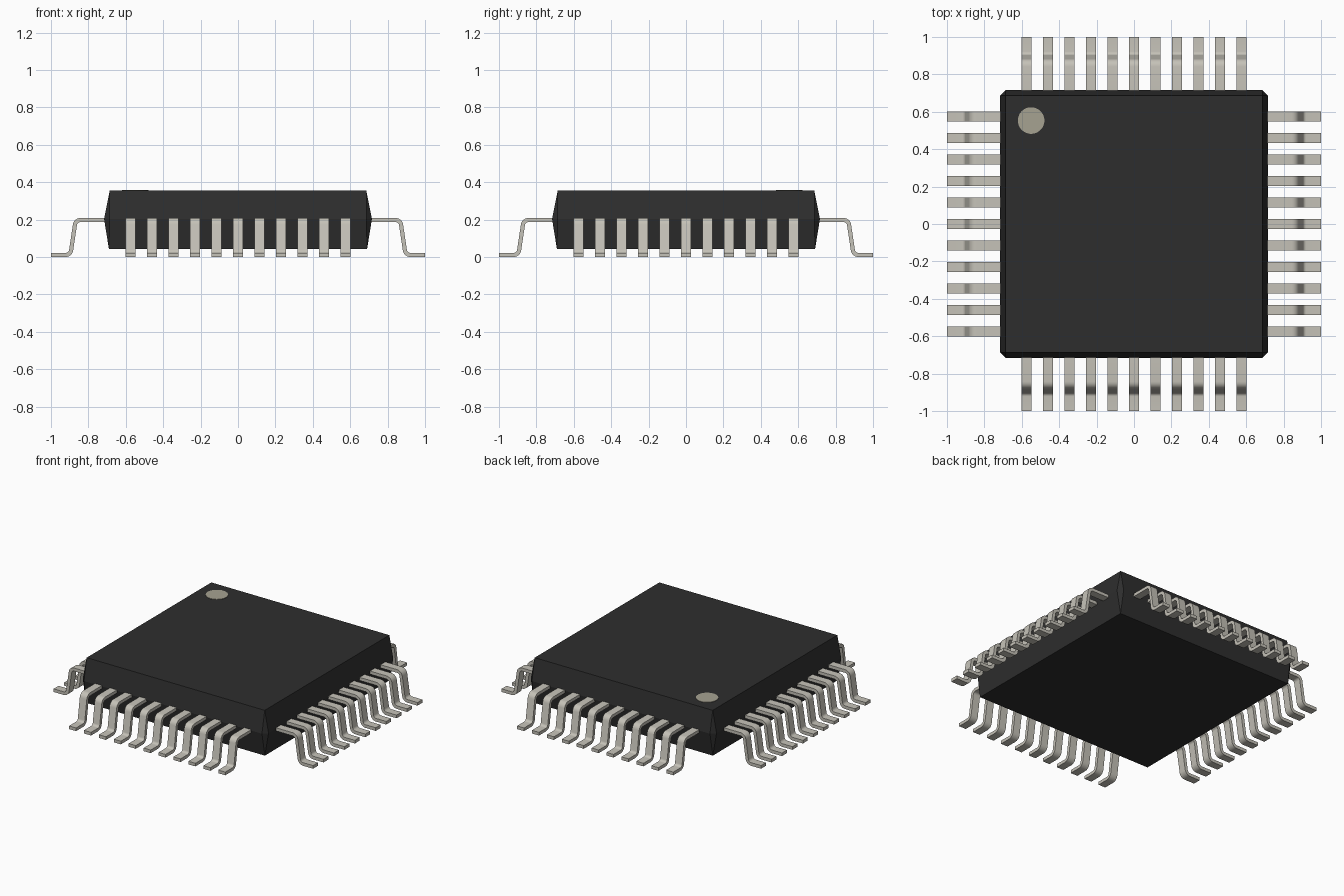
import bpy, bmesh, math
from mathutils import Vector

cube = bpy.data.objects.get("Cube")
if cube:
    bpy.data.objects.remove(cube, do_unlink=True)


def material(name, rgb, rough):
    m = bpy.data.materials.new(name)
    m.use_nodes = True
    m.diffuse_color = (*rgb, 1)
    bsdf = next(n for n in m.node_tree.nodes if n.type == 'BSDF_PRINCIPLED')
    bsdf.inputs["Base Color"].default_value = (*rgb, 1)
    bsdf.inputs["Roughness"].default_value = rough
    return m


BLACK = material("black plastic", (0.027, 0.027, 0.027), 0.6)
METAL = material("tinned metal", (0.56, 0.54, 0.48), 0.4)
MARK = material("marker grey", (0.38, 0.36, 0.285), 0.6)


def add_object(name, bm, mat):
    bmesh.ops.recalc_face_normals(bm, faces=bm.faces[:])
    mesh = bpy.data.meshes.new(name)
    bm.to_mesh(mesh)
    bm.free()
    mesh.materials.append(mat)
    ob = bpy.data.objects.new(name, mesh)
    bpy.context.collection.objects.link(ob)
    return ob


# Body: square top and bottom, wider belt with clipped corners
TOP, BELT, BOTTOM, CLIP = 0.355, 0.203, 0.042, 0.03
bm = bmesh.new()
for sx in (-1, 1):
    for sy in (-1, 1):
        bm.verts.new((sx * 0.686, sy * 0.686, TOP))
        bm.verts.new((sx * 0.690, sy * 0.690, BOTTOM))
        bm.verts.new((sx * 0.716, sy * (0.716 - CLIP), BELT))
        bm.verts.new((sx * (0.716 - CLIP), sy * 0.716, BELT))
bmesh.ops.convex_hull(bm, input=bm.verts[:])
bmesh.ops.dissolve_limit(bm, angle_limit=math.radians(0.5),
                         verts=bm.verts[:], edges=bm.edges[:])
add_object("body", bm, BLACK)

# Round marker beside the first pin
bm = bmesh.new()
bmesh.ops.create_cone(bm, cap_ends=True, segments=48, radius1=0.071,
                      radius2=0.071, depth=0.004)
marker = add_object("pin_one_marker", bm, MARK)
marker.location = (-0.55, 0.553, TOP + 0.001)


def fillet(points, radius, steps):
    """Round the inner corners of an open 2D path."""
    out = [points[0]]
    for a, b, c in zip(points, points[1:], points[2:]):
        u, v = (a - b).normalized(), (c - b).normalized()
        half = u.angle(v) / 2
        centre = b + (u + v).normalized() * (radius / math.sin(half))
        start = b + u * (radius / math.tan(half)) - centre
        end = b + v * (radius / math.tan(half)) - centre
        sweep = start.angle(end)
        for i in range(steps + 1):
            t = i / steps
            out.append(centre + (start * math.sin((1 - t) * sweep)
                                 + end * math.sin(t * sweep)) / math.sin(sweep))
    return out + [points[-1]]


# Gull-wing pin: thickened path (distance outward, height) extruded to width
PITCH, COUNT, WIDTH, THICK = 0.115, 11, 0.054, 0.022
path = fillet([Vector(p) for p in ((0.69, 0.198), (0.868, 0.198),
                                   (0.896, 0.011), (1.0, 0.011))], 0.03, 6)


def pin_bmesh():
    upper, lower = [], []
    for i, p in enumerate(path):
        d = (path[min(i + 1, len(path) - 1)] - path[max(i - 1, 0)]).normalized()
        if i in (0, len(path) - 1):
            d = Vector((1, 0))
        n = Vector((-d.y, d.x)) * THICK / 2
        upper.append(p + n)
        lower.append(p - n)
    bm = bmesh.new()
    rings = []
    for u, l in zip(upper, lower):
        rings.append([bm.verts.new((x, -q.x, q.y)) for x, q in (
            (-WIDTH / 2, u), (WIDTH / 2, u), (WIDTH / 2, l), (-WIDTH / 2, l))])
    for a, b in zip(rings, rings[1:]):
        for k in range(4):
            j = (k + 1) % 4
            bm.faces.new((a[k], a[j], b[j], b[k]))
    bm.faces.new(rings[0])
    bm.faces.new(rings[-1])
    bmesh.ops.translate(bm, verts=bm.verts[:],
                        vec=(-PITCH * (COUNT - 1) / 2, 0, 0))
    return bm


# One row of pins on each side
for k, side in enumerate(("front", "left", "back", "right")):
    row = add_object(side + "_pins", pin_bmesh(), METAL)
    row.rotation_euler.z = k * math.pi / 2
    bpy.ops.object.select_all(action='DESELECT')
    row.select_set(True)
    bpy.context.view_layer.objects.active = row
    bpy.ops.object.shade_smooth_by_angle(angle=math.radians(35))
    arr = row.modifiers.new("row", 'ARRAY')
    arr.use_relative_offset = False
    arr.use_constant_offset = True
    arr.constant_offset_displace = (PITCH, 0, 0)
    arr.count = COUNT
